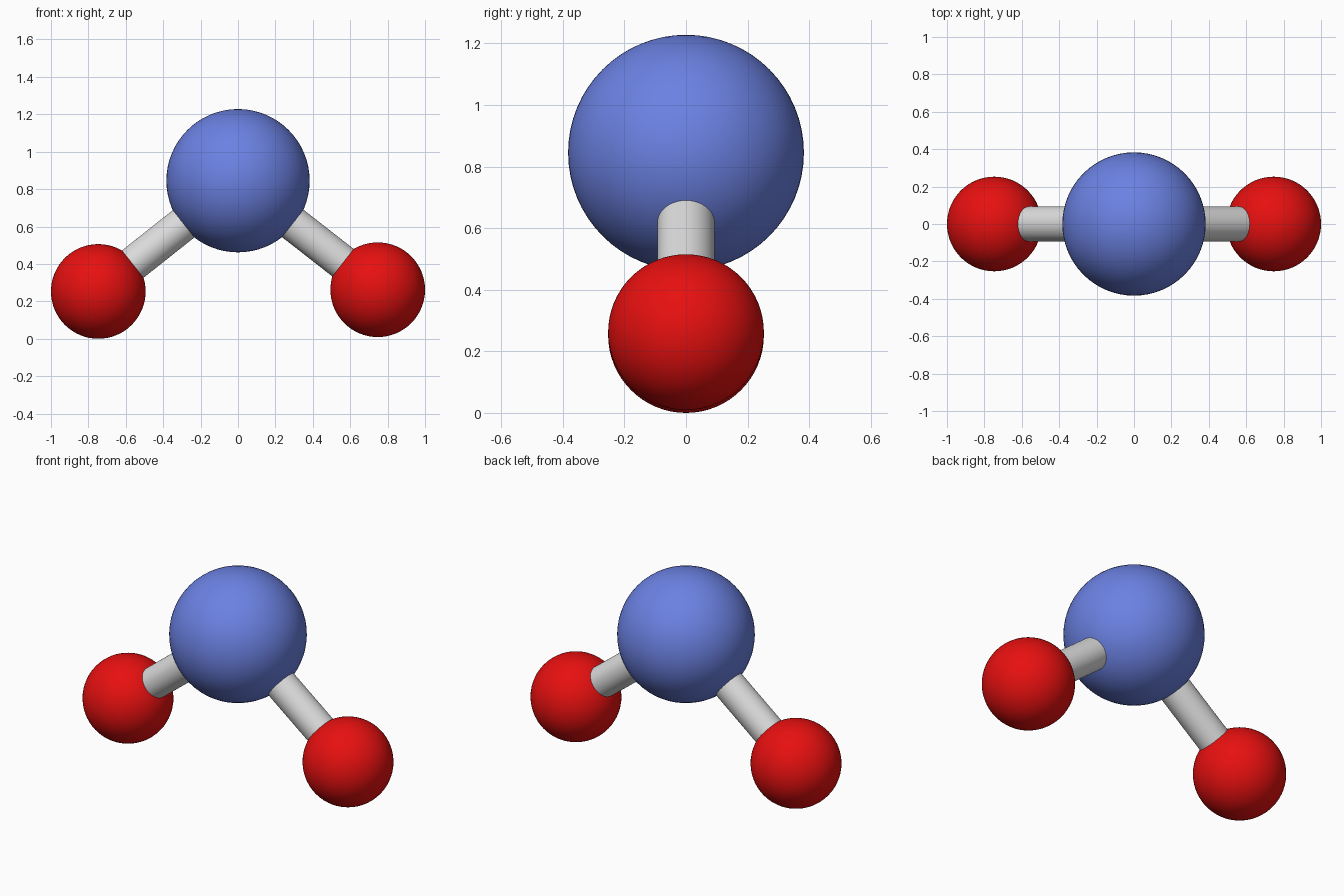
import bpy
from mathutils import Vector

if "Cube" in bpy.data.objects:
    bpy.data.objects.remove(bpy.data.objects["Cube"])


def material(name, rgb):
    m = bpy.data.materials.new(name)
    m.diffuse_color = (*rgb, 1)
    m.use_nodes = True
    m.node_tree.nodes["Principled BSDF"].inputs["Base Color"].default_value = m.diffuse_color
    return m


BLUE = material("periwinkle blue", (0.147, 0.220, 0.760))
RED = material("bright red", (0.800, 0.005, 0.005))
GREY = material("light grey", (0.720, 0.720, 0.720))


def finish(name, mat):
    ob = bpy.context.object
    ob.name = name
    ob.data.materials.append(mat)
    bpy.ops.object.shade_smooth_by_angle()
    return ob


def ball(name, centre, radius, mat):
    bpy.ops.mesh.primitive_uv_sphere_add(segments=64, ring_count=32, radius=radius, location=centre)
    return finish(name, mat)


def rod(name, start, end, radius, mat):
    axis = end - start
    bpy.ops.mesh.primitive_cylinder_add(vertices=48, radius=radius, depth=axis.length,
                                        location=(start + end) / 2)
    bpy.context.object.rotation_euler = axis.to_track_quat('Z', 'Y').to_euler()
    return finish(name, mat)


# Large central ball
centre = Vector((0, 0, 0.845))
ball("central_ball", centre, 0.383, BLUE)

# Two small balls, each joined to the centre by a rod
for side, x, z in (("left", -0.747, 0.253), ("right", 0.747, 0.262)):
    outer = Vector((x, 0, z))
    ball(side + "_ball", outer, 0.253, RED)
    rod(side + "_rod", centre, outer, 0.093, GREY)
